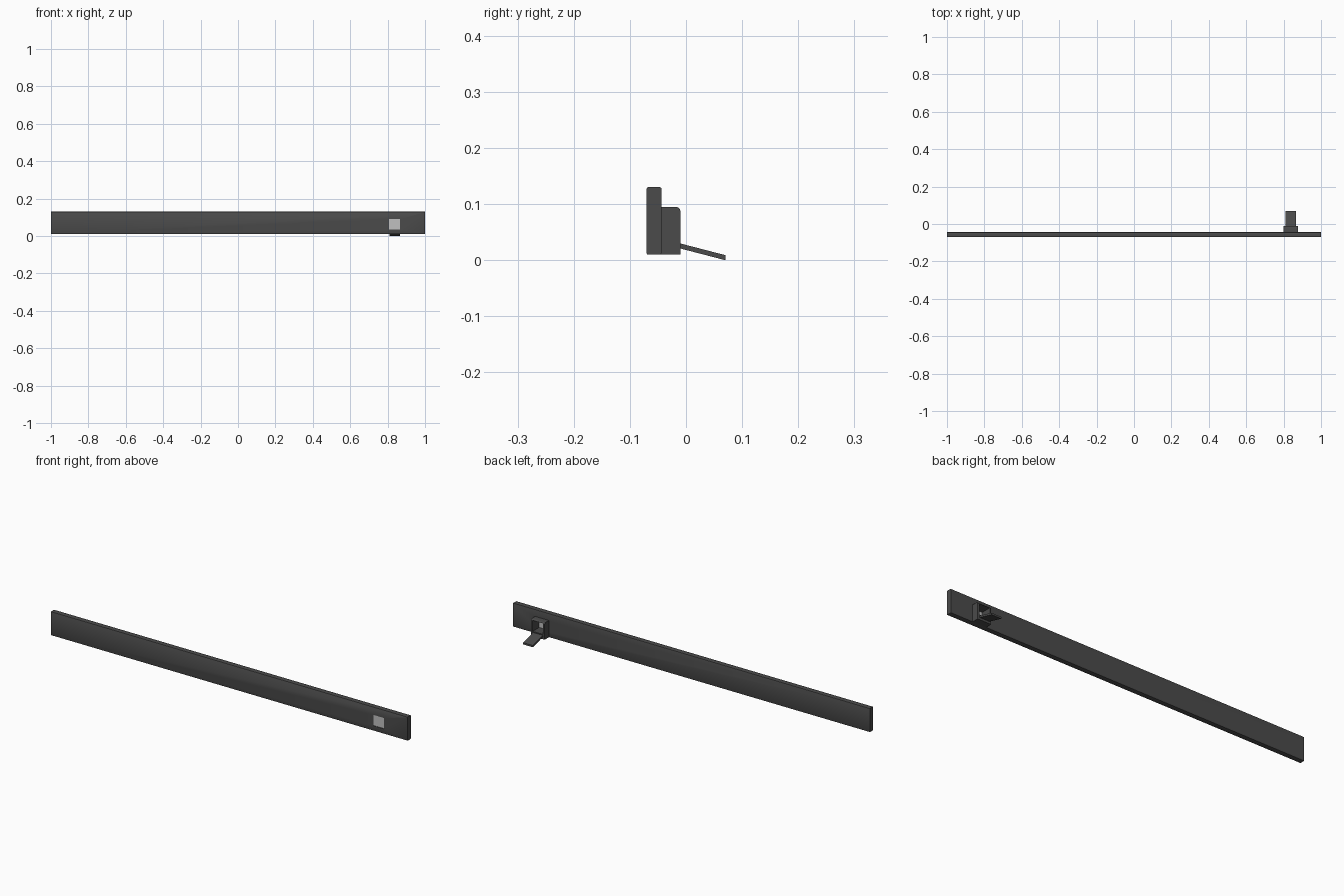
import bpy, bmesh, math
from mathutils import Vector

if "Cube" in bpy.data.objects:
    bpy.data.objects.remove(bpy.data.objects["Cube"])


def material(name, value):
    m = bpy.data.materials.new(name)
    m.diffuse_color = (value, value, value, 1)
    m.use_nodes = True
    m.node_tree.nodes["Principled BSDF"].inputs["Base Color"].default_value = m.diffuse_color
    return m


DARK = material("dark_grey", 0.07)
LIGHT = material("light_grey", 0.53)


def box(name, lo, hi, mat, bevel=0.0, pick=None, segments=2):
    """Box from corner to corner; bevels the edges accepted by pick(midpoint, direction)."""
    lo, hi = Vector(lo), Vector(hi)
    bm = bmesh.new()
    bmesh.ops.create_cube(bm, size=1)
    for v in bm.verts:
        v.co = Vector(v.co[i] * (hi - lo)[i] + (lo + hi)[i] / 2 for i in range(3))
    if bevel:
        edges = [e for e in bm.edges
                 if pick((e.verts[0].co + e.verts[1].co) / 2,
                         (e.verts[1].co - e.verts[0].co).normalized())]
        bmesh.ops.bevel(bm, geom=edges, offset=bevel, segments=segments,
                        profile=0.5, affect='EDGES')
    me = bpy.data.meshes.new(name)
    bm.to_mesh(me)
    bm.free()
    me.materials.append(mat)
    ob = bpy.data.objects.new(name, me)
    bpy.context.collection.objects.link(ob)
    return ob


def smooth(ob):
    bpy.ops.object.select_all(action='DESELECT')
    ob.select_set(True)
    bpy.context.view_layer.objects.active = ob
    bpy.ops.object.shade_smooth_by_angle(angle=math.radians(40))


# Long flat rail with slightly eased long edges
rail = box("rail", (-1, -0.07, 0.01), (1, -0.044, 0.13), DARK, 0.002,
           lambda m, d: abs(d.x) > 0.9)

# Housing behind the rail, rounded along its top and back rim
housing = box("housing", (0.80, -0.046, 0.01), (0.877, -0.01, 0.095), DARK, 0.008,
              lambda m, d: m.z > 0.09 and m.y > -0.02, 4)

# Square opening running through rail and housing
cutter = box("window_cutter", (0.808, -0.1, 0.035), (0.867, 0.02, 0.09), DARK)
cutter.hide_render = True
for ob in (rail, housing):
    mod = ob.modifiers.new("window", 'BOOLEAN')
    mod.operation = 'DIFFERENCE'
    mod.solver = 'EXACT'
    mod.object = cutter
    smooth(ob)
    bpy.ops.object.modifier_apply(modifier=mod.name)
bpy.data.objects.remove(cutter)

# Pale pane set just inside the front of the opening
box("window_pane", (0.807, -0.067, 0.034), (0.868, -0.062, 0.091), LIGHT)

# Sloping tongue below the opening at the back
tongue = box("tongue", (0.81, -0.02, 0), (0.865, 0.07, 0.009), DARK)
for v in tongue.data.vertices:
    v.co.z += (0.07 - v.co.y) * 0.26
